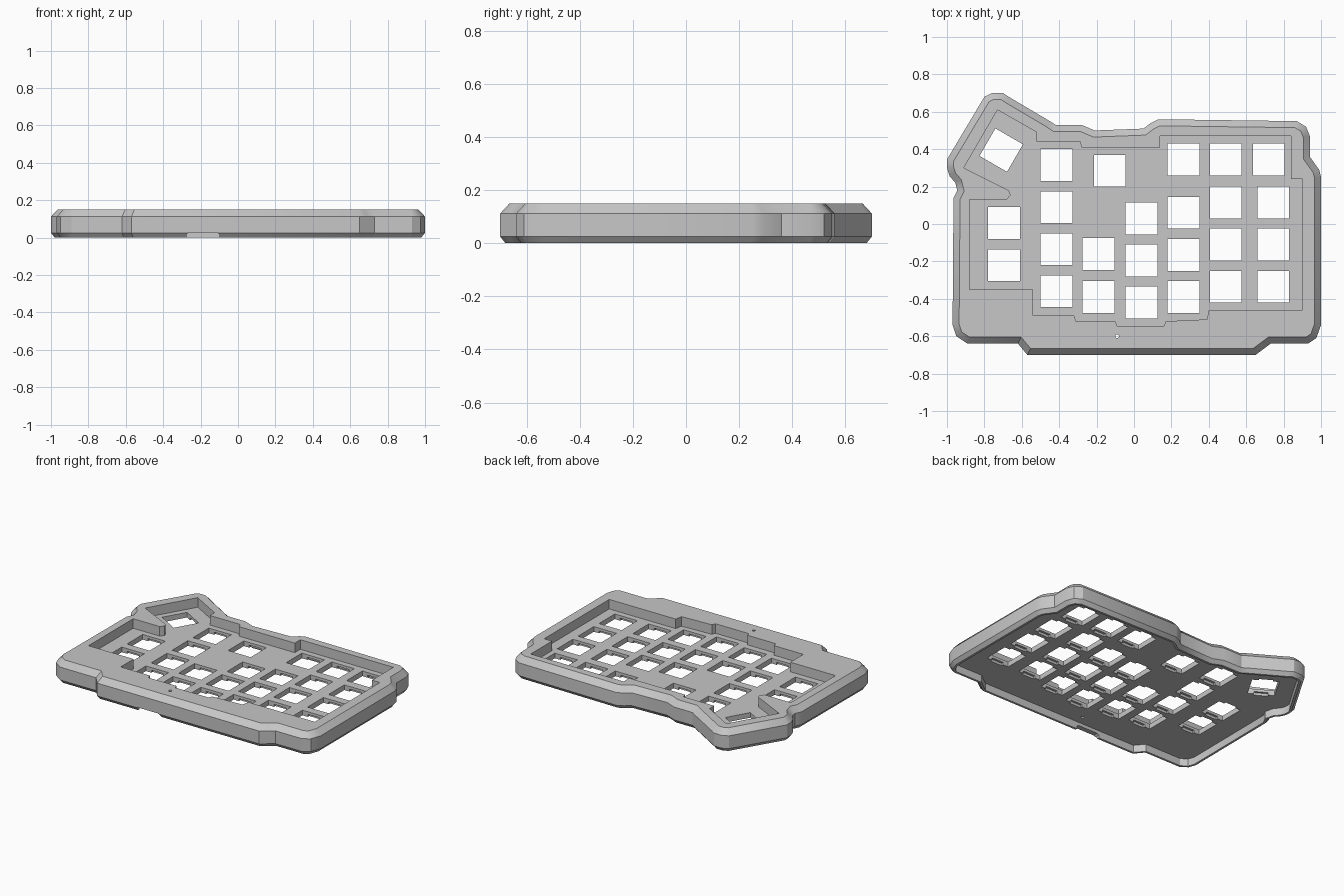
import bpy, bmesh, math
from mathutils import Vector, Matrix

cube = bpy.data.objects.get("Cube")
if cube:
    bpy.data.objects.remove(cube, do_unlink=True)

HEIGHT, FLOOR, CEILING, WALL = 0.15, 0.085, 0.05, 0.035
KEY = 0.17

# Outer outline of the case, clockwise from the thumb corner
OUTLINE = [(-.8, .68), (-.76, .7), (-.7, .7), (-.67, .68), (-.45, .55), (-.42, .53),
           (-.28, .53), (-.21, .5), (.05, .51), (.09, .54), (.13, .56), (.87, .55),
           (.92, .52), (.94, .47), (.94, .36), (.99, .29), (1, .25), (1, -.54),
           (.975, -.61), (.93, -.64), (.73, -.64), (.69, -.67), (.65, -.7), (-.57, -.7),
           (-.62, -.64), (-.89, -.64), (-.95, -.6), (-.97, -.54), (-.965, .14),
           (-.945, .18), (-.955, .22), (-.985, .255), (-1, .3), (-1, .345)]

# Stepped outline of the sunken key well
WELL = [(-.73, .61), (-.52, .49), (-.52, .44), (-.29, .44), (-.28, .41), (.14, .41),
        (.14, .47), (.84, .47), (.84, .24), (.9, .24), (.9, -.46), (.4, -.46),
        (.39, -.51), (.17, -.52), (.16, -.545), (-.09, -.545), (-.1, -.52), (-.31, -.52),
        (-.32, -.49), (-.54, -.49), (-.54, -.35), (-.88, -.35), (-.88, .13), (-.68, .13),
        (-.66, .155), (-.67, .18), (-.91, .3)]

# Key columns: x position and the y position of each key
COLUMNS = [(-.695, (.005, -.22)), (-.415, (.315, .09, -.135, -.36)), (-.13, (.285,)),
           (-.19, (-.16, -.39)), (.04, (.03, -.195, -.42)),
           (.265, (.345, .06, -.165, -.39)), (.49, (.345, .115, -.11, -.335)),
           (.72, (.345,)), (.745, (.115, -.11, -.335))]
KEYS = [(x, y, 0) for x, rows in COLUMNS for y in rows] + [(-.71, .395, math.radians(-30))]


def inset(points, distance):
    """Move every edge of a clockwise outline inwards by the distance."""
    pts = [Vector(p) for p in points]
    result = []
    for i, p in enumerate(pts):
        a = (p - pts[i - 1]).normalized()
        b = (pts[(i + 1) % len(pts)] - p).normalized()
        na, nb = Vector((a.y, -a.x)), Vector((b.y, -b.x))
        result.append(p + (na + nb) * distance / (1 + na.dot(nb)))
    return result


def loft(bm, rings):
    """Close a solid through a list of (outline, z) rings."""
    loops = [[bm.verts.new((p[0], p[1], z)) for p in outline] for outline, z in rings]
    for low, high in zip(loops, loops[1:]):
        for i in range(len(low)):
            bm.faces.new((low[i - 1], low[i], high[i], high[i - 1]))
    bm.faces.new(loops[0])
    bm.faces.new(loops[-1])


def box(bm, x, y, angle, width, depth, z0, z1):
    matrix = (Matrix.Translation((x, y, (z0 + z1) / 2)) @ Matrix.Rotation(angle, 4, 'Z')
              @ Matrix.Diagonal((width, depth, z1 - z0, 1)))
    bmesh.ops.create_cube(bm, size=1, matrix=matrix)


def make_object(name, bm):
    bmesh.ops.recalc_face_normals(bm, faces=bm.faces)
    mesh = bpy.data.meshes.new(name)
    bm.to_mesh(mesh)
    bm.free()
    obj = bpy.data.objects.new(name, mesh)
    bpy.context.collection.objects.link(obj)
    return obj


def cut(target, name, bm):
    cutter = make_object(name, bm)
    cutter.hide_render = True
    mod = target.modifiers.new(name, 'BOOLEAN')
    mod.operation, mod.solver, mod.object = 'DIFFERENCE', 'EXACT', cutter
    bpy.context.view_layer.objects.active = target
    bpy.ops.object.modifier_apply(modifier=mod.name)
    bpy.data.objects.remove(cutter, do_unlink=True)


# Case shell: hollow underside, chamfered foot and top edge
bm = bmesh.new()
profile = [(WALL, CEILING), (WALL, 0), (.02, 0), (0, .025), (0, .112), (WALL, HEIGHT)]
loft(bm, [(inset(OUTLINE, d), z) for d, z in profile])
case = make_object("keyboard_case", bm)

# Sunken key well
bm = bmesh.new()
loft(bm, [(WELL, FLOOR), (WELL, HEIGHT + .05)])
cut(case, "key_well_cutter", bm)

# Square switch openings
bm = bmesh.new()
for x, y, angle in KEYS:
    box(bm, x, y, angle, KEY, KEY, CEILING - .03, FLOOR + .03)
cut(case, "switch_hole_cutter", bm)

# Clip notches beneath each opening
bm = bmesh.new()
for x, y, angle in KEYS:
    box(bm, x, y, angle, .09, KEY + .03, CEILING - .03, FLOOR - .018)
cut(case, "clip_notch_cutter", bm)

# Cable slot through the front wall, with clipped upper corners
bm = bmesh.new()
section = [(-.275, -.02), (-.275, .018), (-.262, .028), (-.112, .028), (-.1, .018), (-.1, -.02)]
ends = [[bm.verts.new((x, y, z)) for x, z in section] for y in (-.75, -.63)]
for i in range(len(section)):
    bm.faces.new((ends[0][i - 1], ends[0][i], ends[1][i], ends[1][i - 1]))
for end in ends:
    bm.faces.new(end)
cut(case, "cable_slot_cutter", bm)

# Small reset hole
bm = bmesh.new()
bmesh.ops.create_cone(bm, cap_ends=True, segments=16, radius1=.01, radius2=.01, depth=.2,
                      matrix=Matrix.Translation((-.09, -.6, .12)))
cut(case, "reset_hole_cutter", bm)

# Plain grey plastic
grey = bpy.data.materials.new("grey_plastic")
grey.use_nodes = True
color = (.57, .57, .57, 1)
grey.diffuse_color = color
grey.node_tree.nodes["Principled BSDF"].inputs["Base Color"].default_value = color
case.data.materials.clear()
case.data.materials.append(grey)

bpy.ops.object.select_all(action='DESELECT')
case.select_set(True)
bpy.context.view_layer.objects.active = case
bpy.ops.object.shade_smooth_by_angle(angle=math.radians(30))
